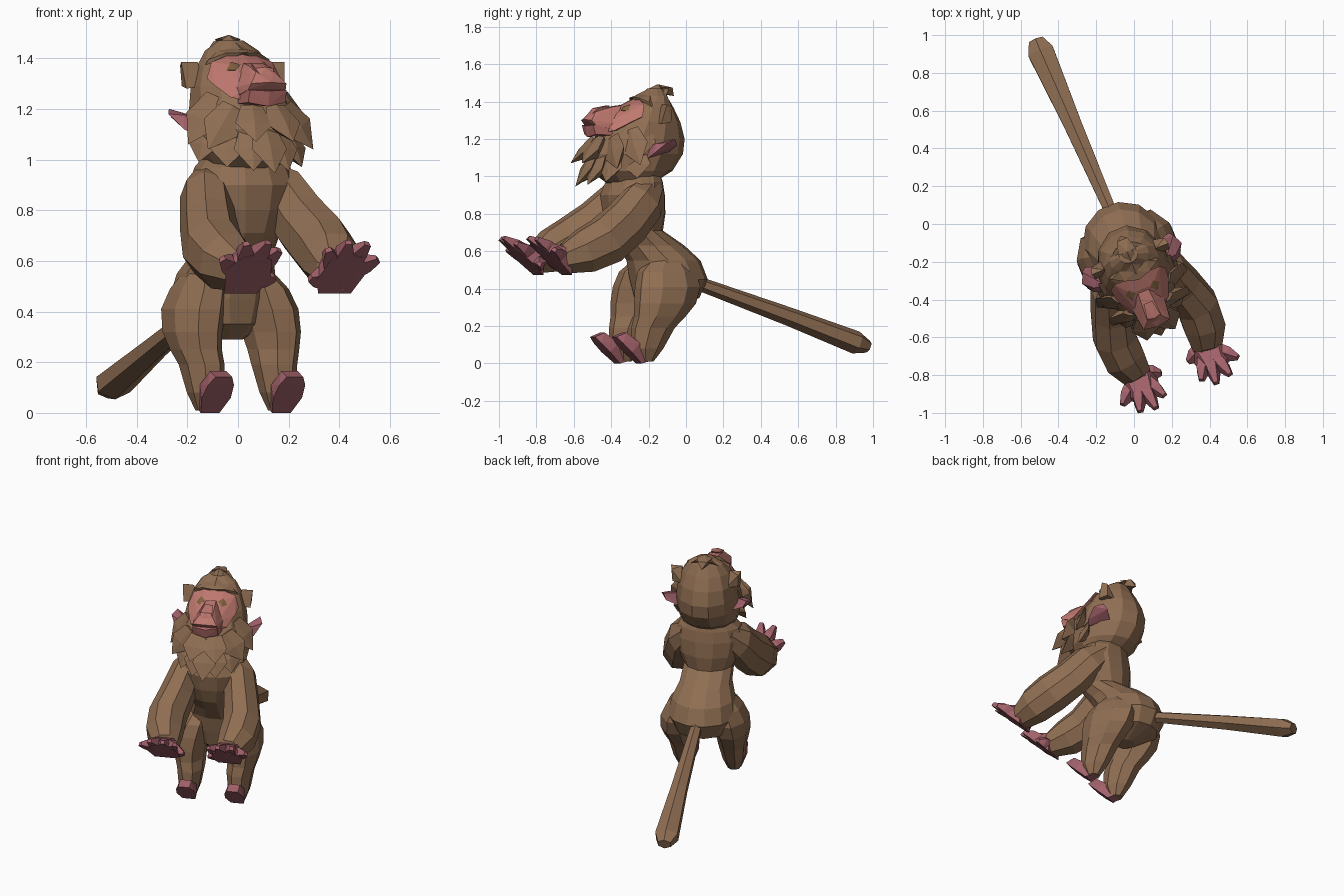
import bpy, bmesh, math
from mathutils import Matrix, Vector

# The whole animal is symmetric in its own frame and turned about z
POSE = Matrix.Translation((-0.097, 0, 0)) @ Matrix.Rotation(math.radians(22.35), 4, 'Z')


def colour(name, rgb):
    m = bpy.data.materials.new(name)
    m.diffuse_color = (*rgb, 1)
    return m


FUR = colour("brown_fur", (0.275, 0.155, 0.085))
SKIN = colour("hand_pink", (0.36, 0.12, 0.145))
FACE = colour("face_pink", (0.52, 0.19, 0.16))
MUZZLE = colour("lip_pink", (0.46, 0.155, 0.14))
EYE = colour("eye_olive", (0.22, 0.12, 0.05))


def finish(name, bm, mat, mirror):
    bmesh.ops.recalc_face_normals(bm, faces=bm.faces[:])
    me = bpy.data.meshes.new(name)
    bm.to_mesh(me)
    bm.free()
    me.materials.append(mat)
    ob = bpy.data.objects.new(name, me)
    bpy.context.collection.objects.link(ob)
    ob.matrix_world = POSE
    if mirror:
        mod = ob.modifiers.new("mirror", 'MIRROR')
        mod.use_mirror_merge = False
    return ob


def tube(name, rows, mat, n=8, upright=False, mirror=False):
    """Loft rings given as (x, y, z, side radius, other radius)."""
    bm = bmesh.new()
    pts = [Vector(r[:3]) for r in rows]
    rings = []
    for i, r in enumerate(rows):
        t = Vector((0, 0, 1))
        if not upright:
            t = (pts[min(i + 1, len(pts) - 1)] - pts[max(i - 1, 0)]).normalized()
        side = Vector((1, 0, 0))
        side = (side - t * side.dot(t)).normalized()
        up = t.cross(side)
        ring = []
        for k in range(n):
            a = math.tau * (k + 0.5) / n
            ring.append(bm.verts.new(pts[i] + side * math.cos(a) * r[3] + up * math.sin(a) * r[4]))
        rings.append(ring)
    for a, b in zip(rings, rings[1:]):
        for k in range(n):
            j = (k + 1) % n
            bm.faces.new((a[k], a[j], b[j], b[k]))
    bm.faces.new(rings[0][::-1])
    bm.faces.new(rings[-1])
    return finish(name, bm, mat, mirror)


def hulls(name, sets, mat, mirror=False):
    """One faceted convex solid per point set."""
    bm = bmesh.new()
    for pts in sets:
        vs = [bm.verts.new(p) for p in pts]
        res = bmesh.ops.convex_hull(bm, input=vs)
        junk = {v for v in res["geom_interior"] + res["geom_unused"]
                if isinstance(v, bmesh.types.BMVert)}
        bmesh.ops.delete(bm, geom=list(junk), context='VERTS')
    return finish(name, bm, mat, mirror)


def both(pts):
    """Points plus their left-right reflections."""
    return pts + [(-x, y, z) for x, y, z in pts if x]


# Torso, from crotch to neck
tube("torso", [
    (0, -0.15, 0.29, 0.06, 0.06), (0, -0.11, 0.35, 0.17, 0.175),
    (0, -0.10, 0.45, 0.215, 0.21), (0, -0.13, 0.55, 0.195, 0.20),
    (0, -0.20, 0.63, 0.16, 0.18), (0, -0.29, 0.71, 0.155, 0.145),
    (0, -0.30, 0.80, 0.20, 0.165), (0, -0.31, 0.90, 0.22, 0.17),
    (0, -0.30, 0.97, 0.195, 0.15), (0, -0.27, 1.04, 0.12, 0.10)],
    FUR, 12, upright=True)

# Tail, thicker towards the tip
tube("tail", [(0, 0.02, 0.45, 0.034, 0.038), (0, 0.11, 0.415, 0.038, 0.038),
              (-0.01, 0.60, 0.25, 0.056, 0.05), (-0.02, 0.99, 0.112, 0.08, 0.062),
              (-0.02, 1.06, 0.09, 0.045, 0.034)], FUR, 6)

# Arms and legs
tube("arm", [
    (0.10, -0.25, 0.93, 0.08, 0.08), (0.165, -0.32, 0.86, 0.10, 0.125),
    (0.20, -0.43, 0.75, 0.11, 0.135), (0.235, -0.56, 0.655, 0.12, 0.138),
    (0.228, -0.68, 0.60, 0.118, 0.125), (0.20, -0.79, 0.56, 0.085, 0.085),
    (0.20, -0.82, 0.58, 0.05, 0.03)], FUR, 8, mirror=True)
tube("leg", [
    (0.155, -0.295, 0.01, 0.04, 0.04), (0.155, -0.29, 0.08, 0.068, 0.092),
    (0.155, -0.255, 0.19, 0.085, 0.122), (0.165, -0.22, 0.25, 0.095, 0.145),
    (0.168, -0.19, 0.32, 0.108, 0.175), (0.155, -0.17, 0.41, 0.118, 0.185),
    (0.13, -0.165, 0.49, 0.105, 0.165), (0.10, -0.15, 0.57, 0.07, 0.09)],
    FUR, 8, upright=True, mirror=True)

# Hands: a palm slab with fanned fingers lying in the same sloping plane
palm = [(0.13, -0.77, 0.472), (0.27, -0.77, 0.472), (0.10, -0.83, 0.525),
        (0.305, -0.87, 0.565), (0.125, -0.915, 0.60), (0.175, -0.935, 0.62), (0.25, -0.93, 0.615),
        (0.14, -0.77, 0.61), (0.26, -0.77, 0.61), (0.16, -0.89, 0.65), (0.25, -0.89, 0.65)]


def finger(base, tip):
    b, t = Vector(base), Vector(tip)
    d = (t - b).normalized()
    lift = Vector((0, 0.66, 0.75))
    s = d.cross(lift).normalized()
    pts = []
    for p, w, h in ((b, 0.036, 0.07), (b.lerp(t, 0.55), 0.034, 0.055), (t, 0.015, 0.022)):
        pts += [p - s * w, p + s * w, p + lift * h - s * w * 0.7, p + lift * h + s * w * 0.7]
    return pts


fingers = [finger((0.15, -0.81, 0.51), (0.075, -0.825, 0.525)),
           finger((0.16, -0.86, 0.555), (0.105, -0.945, 0.635)),
           finger((0.19, -0.87, 0.565), (0.172, -0.99, 0.665)),
           finger((0.22, -0.87, 0.565), (0.258, -0.975, 0.66)),
           finger((0.25, -0.85, 0.545), (0.332, -0.905, 0.60))]
hulls("hand", [palm] + fingers, SKIN, mirror=True)

# Feet: wedges with tilted soles
foot = []
for w, y, z in ((0.04, -0.335, 0.0), (0.062, -0.40, 0.06), (0.055, -0.45, 0.11),
                (0.035, -0.478, 0.142), (0.035, -0.42, 0.165), (0.05, -0.35, 0.11),
                (0.03, -0.29, 0.01)):
    foot += [(0.152 - w, y, z), (0.152 + w, y, z)]
hulls("foot", [foot], SKIN, mirror=True)

# Head, given as height, front, back and half width
head = [(0.965, -0.45, -0.20, 0.14), (1.03, -0.54, -0.09, 0.185), (1.12, -0.555, -0.03, 0.20),
        (1.20, -0.52, -0.02, 0.195), (1.29, -0.43, -0.045, 0.18), (1.37, -0.35, -0.085, 0.15),
        (1.43, -0.26, -0.12, 0.11), (1.47, -0.22, -0.14, 0.05)]
tube("head", [(0, (f + b) / 2, z, w, (b - f) / 2) for z, f, b, w in head],
     FUR, 12, upright=True)

# Crest curling backwards on the crown, and the fringe over the brow
hulls("crown_crest", [
    both([(0, -0.29, 1.435), (0.10, -0.25, 1.405), (0, -0.165, 1.492), (0.11, -0.17, 1.41),
          (0.05, -0.12, 1.465), (0, -0.20, 1.40)]),
    both([(0.05, -0.16, 1.475), (0, -0.16, 1.492), (0.03, -0.09, 1.475),
          (0, -0.07, 1.43), (0.03, -0.13, 1.44)])], FUR)
hulls("brow_fringe", [[(0, -0.27, 1.44), (0, -0.32, 1.422), (0.07, -0.30, 1.42),
                       (0.13, -0.265, 1.395), (0.15, -0.245, 1.35), (0.14, -0.22, 1.36),
                       (0.08, -0.24, 1.43), (0, -0.26, 1.40)]], FUR, mirror=True)

# Hair tufts above the ears, and the ears
hulls("temple_tuft", [[(0.13, -0.23, 1.29), (0.21, -0.23, 1.28), (0.22, -0.20, 1.385),
                       (0.15, -0.20, 1.385), (0.14, -0.15, 1.29), (0.205, -0.17, 1.29),
                       (0.21, -0.165, 1.37)]], FUR, mirror=True)
hulls("ear", [[(0.17, -0.31, 1.105), (0.17, -0.28, 1.165), (0.17, -0.17, 1.13),
               (0.285, -0.225, 1.18), (0.26, -0.17, 1.20), (0.245, -0.29, 1.12),
               (0.21, -0.30, 1.10), (0.235, -0.27, 1.175), (0.24, -0.15, 1.165)]],
      SKIN, mirror=True)


# Beard and cheek locks, in two layers lying close to the head
def lock(root, tip, w=0.075):
    r, t = Vector(root), Vector(tip)
    d = (t - r).normalized()
    out = r - Vector((0, -0.25, r.z))
    out = (out - d * out.dot(d)).normalized()
    s = d.cross(out)
    m = r.lerp(t, 0.5)
    return [r - s * w * 0.6, r + s * w * 0.6, r + out * 0.01, r - out * 0.05,
            m - s * w, m + s * w, m + out * 0.015, m - out * 0.06, t]


locks = [((0.15, -0.31, 1.27), (0.205, -0.345, 1.10)), ((0.145, -0.38, 1.25), (0.26, -0.37, 1.06)),
         ((0.11, -0.47, 1.21), (0.225, -0.49, 1.04)), ((0.05, -0.52, 1.21), (0.08, -0.635, 1.07)),
         ((0.16, -0.35, 1.13), (0.215, -0.37, 0.99)), ((0.12, -0.46, 1.12), (0.16, -0.53, 0.97)),
         ((0.05, -0.51, 1.12), (0.075, -0.60, 0.955))]
hulls("beard_locks", [lock(*k) for k in locks], FUR, mirror=True)
hulls("chin_lock", [lock((0, -0.52, 1.14), (0, -0.64, 0.945))], FUR)

# Face mask, muzzle, mouth and nose
hulls("face_mask", [both([(0.06, -0.295, 1.41), (0, -0.30, 1.415), (0.13, -0.295, 1.385),
                          (0.158, -0.315, 1.32), (0.15, -0.37, 1.295), (0.115, -0.46, 1.245),
                          (0, -0.54, 1.22), (0.06, -0.375, 1.372), (0, -0.37, 1.38),
                          (0.06, -0.50, 1.28), (0, -0.35, 1.25)])], FACE)
hulls("muzzle", [both([(0.03, -0.385, 1.38), (0.035, -0.45, 1.37), (0.04, -0.54, 1.345),
                       (0.075, -0.575, 1.30), (0.08, -0.555, 1.275), (0.09, -0.45, 1.285),
                       (0.09, -0.46, 1.25), (0, -0.588, 1.305)])], FACE)
hulls("lower_jaw", [both([(0.078, -0.57, 1.275), (0.08, -0.555, 1.225), (0.085, -0.46, 1.22),
                          (0.085, -0.46, 1.275), (0, -0.583, 1.27), (0, -0.57, 1.21)])], MUZZLE)
hulls("nose", [both([(0.025, -0.45, 1.38), (0.038, -0.53, 1.36), (0.03, -0.555, 1.335),
                     (0, -0.54, 1.365), (0.03, -0.50, 1.34)])], FACE)

# Eyes
hulls("eye", [[(0.04, -0.38, 1.374), (0.098, -0.372, 1.352), (0.07, -0.352, 1.386),
               (0.07, -0.405, 1.354), (0.07, -0.36, 1.34)]], EYE, mirror=True)
